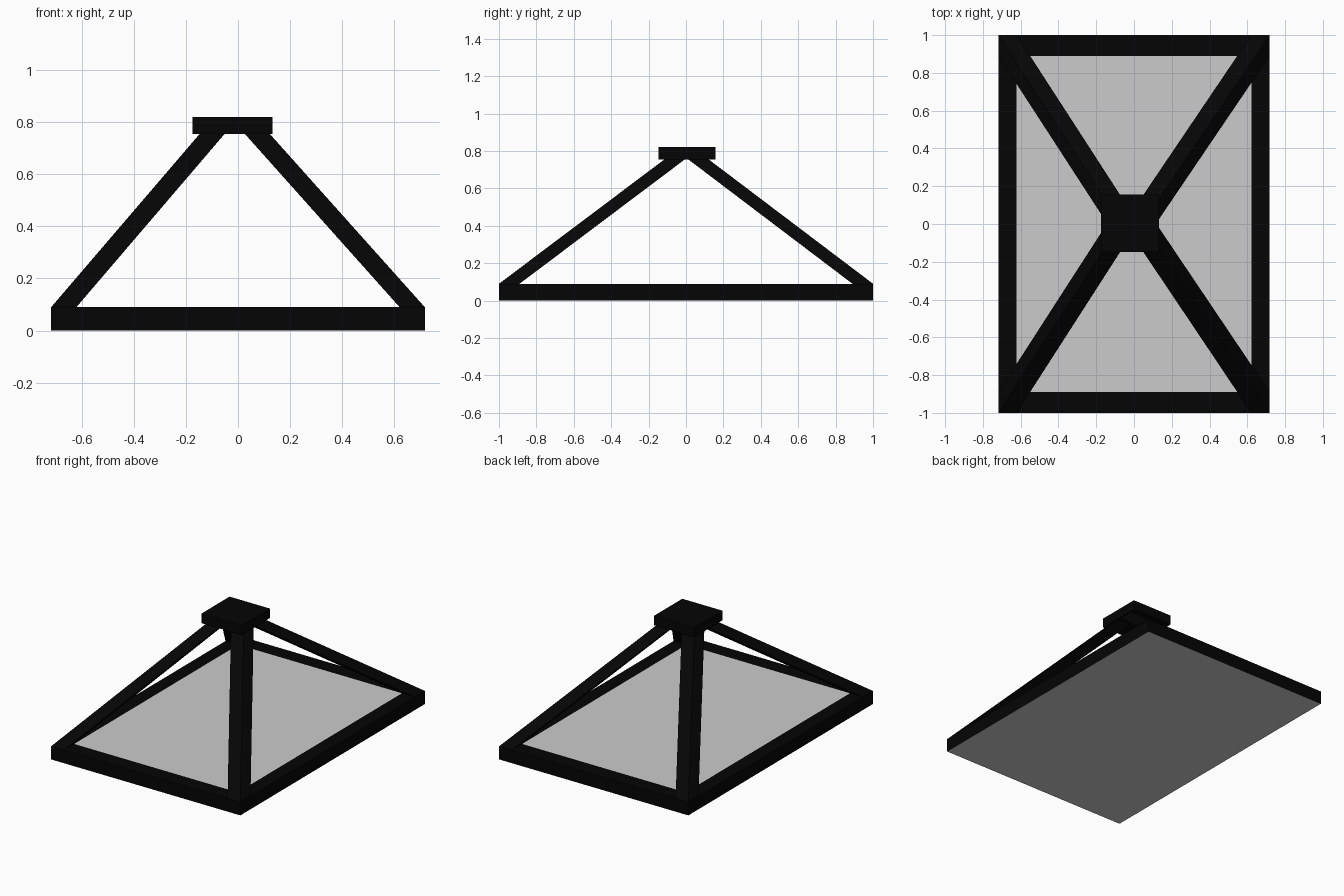
import bpy, bmesh

if "Cube" in bpy.data.objects:
    bpy.data.objects.remove(bpy.data.objects["Cube"])

# Overall dimensions
X, Y = 0.718, 1.0         # outer half sizes of the base
BX, BY = 0.097, 0.11      # bar widths
Z1, ZC, ZT = 0.09, 0.755, 0.82

black = bpy.data.materials.new("black_paint")
black.diffuse_color = (0.0015, 0.0015, 0.0015, 1)
black.use_nodes = True
black.node_tree.nodes["Principled BSDF"].inputs["Base Color"].default_value = black.diffuse_color
grey = bpy.data.materials.new("grey_panel")
grey.diffuse_color = (0.8, 0.8, 0.8, 1)
grey.use_nodes = True
grey.node_tree.nodes["Principled BSDF"].inputs["Base Color"].default_value = grey.diffuse_color


def ring(bm, rect, z):
    x0, x1, y0, y1 = rect
    return [bm.verts.new(p) for p in
            ((x0, y0, z), (x1, y0, z), (x1, y1, z), (x0, y1, z))]


def bridge(bm, a, b):
    for i in range(4):
        j = (i + 1) % 4
        bm.faces.new((a[i], a[j], b[j], b[i]))


def finish(name, bm, mats):
    bmesh.ops.recalc_face_normals(bm, faces=bm.faces)
    mesh = bpy.data.meshes.new(name)
    bm.to_mesh(mesh)
    bm.free()
    for m in mats:
        mesh.materials.append(m)
    ob = bpy.data.objects.new(name, mesh)
    bpy.context.collection.objects.link(ob)


def prism(name, low, high, z0, z1):
    """Solid between a lower and an upper rectangle (x0, x1, y0, y1)."""
    bm = bmesh.new()
    a, b = ring(bm, low, z0), ring(bm, high, z1)
    bm.faces.new(a[::-1])
    bm.faces.new(b)
    bridge(bm, a, b)
    finish(name, bm, [black])


# Base slab: black walls and border, grey underside and flush grey top panel
bm = bmesh.new()
outer = (-X, X, -Y, Y)
bottom, top = ring(bm, outer, 0), ring(bm, outer, Z1)
inner = ring(bm, (-X + BX, X - BX, -Y + BY, Y - BY), Z1)
bridge(bm, bottom, top)
bridge(bm, top, inner)
bm.faces.new(bottom[::-1]).material_index = 1
bm.faces.new(inner).material_index = 1
finish("base_slab", bm, [black, grey])

# Four slanted struts rising from the base corners to the cap
sides = (("left", (-X, -X + BX), (-0.148, -0.052)),
         ("right", (X - BX, X), (0.027, 0.123)))
ends = (("front", (-Y, -Y + BY), (-0.115, -0.006)),
        ("back", (Y - BY, Y), (0.012, 0.121)))
for sname, sx, tx in sides:
    for ename, sy, ty in ends:
        prism(f"{ename}_{sname}_strut", sx + sy, tx + ty, Z1, ZC)

# Square cap at the top
cap = (-0.174, 0.132, -0.148, 0.157)
prism("top_cap", cap, cap, ZC, ZT)
